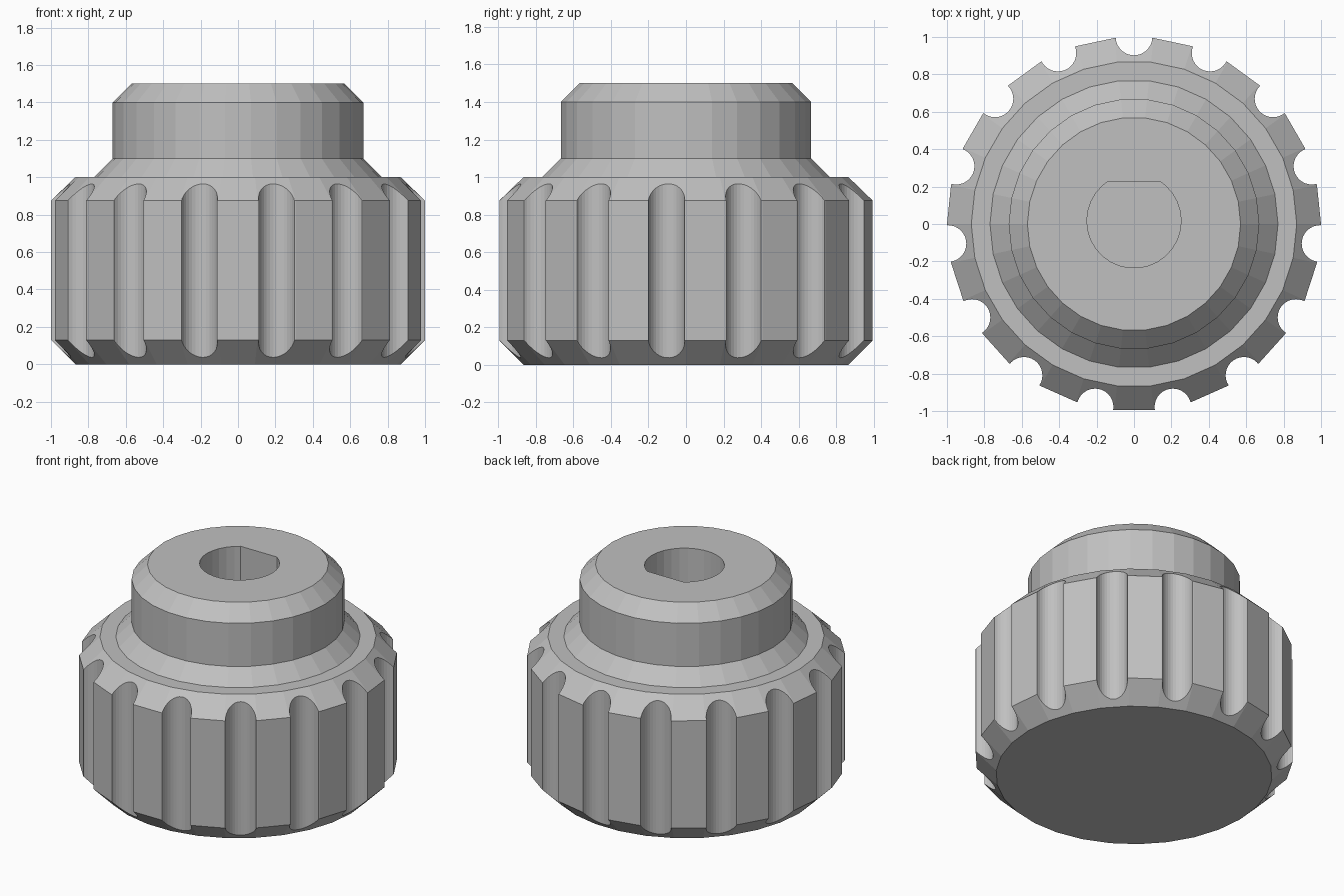
import bpy, bmesh
from math import radians, cos, sin, pi

cube = bpy.data.objects.get("Cube")
if cube:
    bpy.data.objects.remove(cube, do_unlink=True)

SIDES = 30
GROOVES = 15

grey = bpy.data.materials.new("plain grey")
grey.use_nodes = True
colour = (0.53, 0.53, 0.53, 1)
grey.diffuse_color = colour
grey.node_tree.nodes["Principled BSDF"].inputs["Base Color"].default_value = colour


def make_object(name, bm):
    bmesh.ops.recalc_face_normals(bm, faces=bm.faces)
    mesh = bpy.data.meshes.new(name)
    bm.to_mesh(mesh)
    bm.free()
    mesh.materials.append(grey)
    obj = bpy.data.objects.new(name, mesh)
    bpy.context.collection.objects.link(obj)
    return obj


def add_prism(bm, outline, bottom, top):
    """Closed upright prism over a list of (x, y) points."""
    face = bm.faces.new([bm.verts.new((x, y, bottom)) for x, y in outline])
    moved = bmesh.ops.extrude_face_region(bm, geom=[face], use_keep_orig=True)["geom"]
    for v in moved:
        if isinstance(v, bmesh.types.BMVert):
            v.co.z = top


def circle(radius, cx, cy, sides):
    return [(cx + radius * cos(2 * pi * i / sides), cy + radius * sin(2 * pi * i / sides))
            for i in range(sides)]


def cut(target, cutter):
    cutter.hide_render = True
    mod = target.modifiers.new(cutter.name, "BOOLEAN")
    mod.operation = "DIFFERENCE"
    mod.solver = "EXACT"
    mod.object = cutter
    bpy.context.view_layer.objects.active = target
    bpy.ops.object.modifier_apply(modifier=mod.name)
    bpy.data.objects.remove(cutter, do_unlink=True)


# Turned knob: chamfered grip, sloped shoulder and chamfered collar
profile = [(0.87, 0), (1, 0.13), (1, 0.875), (0.87, 1), (0.77, 1),
           (0.67, 1.1), (0.67, 1.4), (0.57, 1.5)]
bm = bmesh.new()
rings = [[bm.verts.new((x, y, z)) for x, y in circle(r, 0, 0, SIDES)] for r, z in profile]
for low, high in zip(rings, rings[1:]):
    for i in range(SIDES):
        j = (i + 1) % SIDES
        bm.faces.new((low[i], low[j], high[j], high[i]))
bm.faces.new(rings[0])
bm.faces.new(rings[-1])
knob = make_object("knob", bm)

# Finger grooves around the grip
bm = bmesh.new()
for k in range(GROOVES):
    a = radians(90) + 2 * pi * k / GROOVES
    add_prism(bm, circle(0.098, cos(a), sin(a), 32), -0.1, 1.05)
cut(knob, make_object("groove_cutter", bm))

# D-shaped shaft hole, open at the top with its flat at the back
flat = 0.21
half = (0.252 ** 2 - flat ** 2) ** 0.5
centre = 0.017
round_part = [(x, y) for x, y in circle(0.252, 0, centre, SIDES) if y < centre + flat - 0.005]
split = next(i for i, (x, y) in enumerate(round_part) if x < 0 and y > centre)
outline = (round_part[:split] + [(half, centre + flat), (-half, centre + flat)]
           + round_part[split:])
bm = bmesh.new()
add_prism(bm, outline, 0.5, 1.6)
cut(knob, make_object("shaft_hole_cutter", bm))
